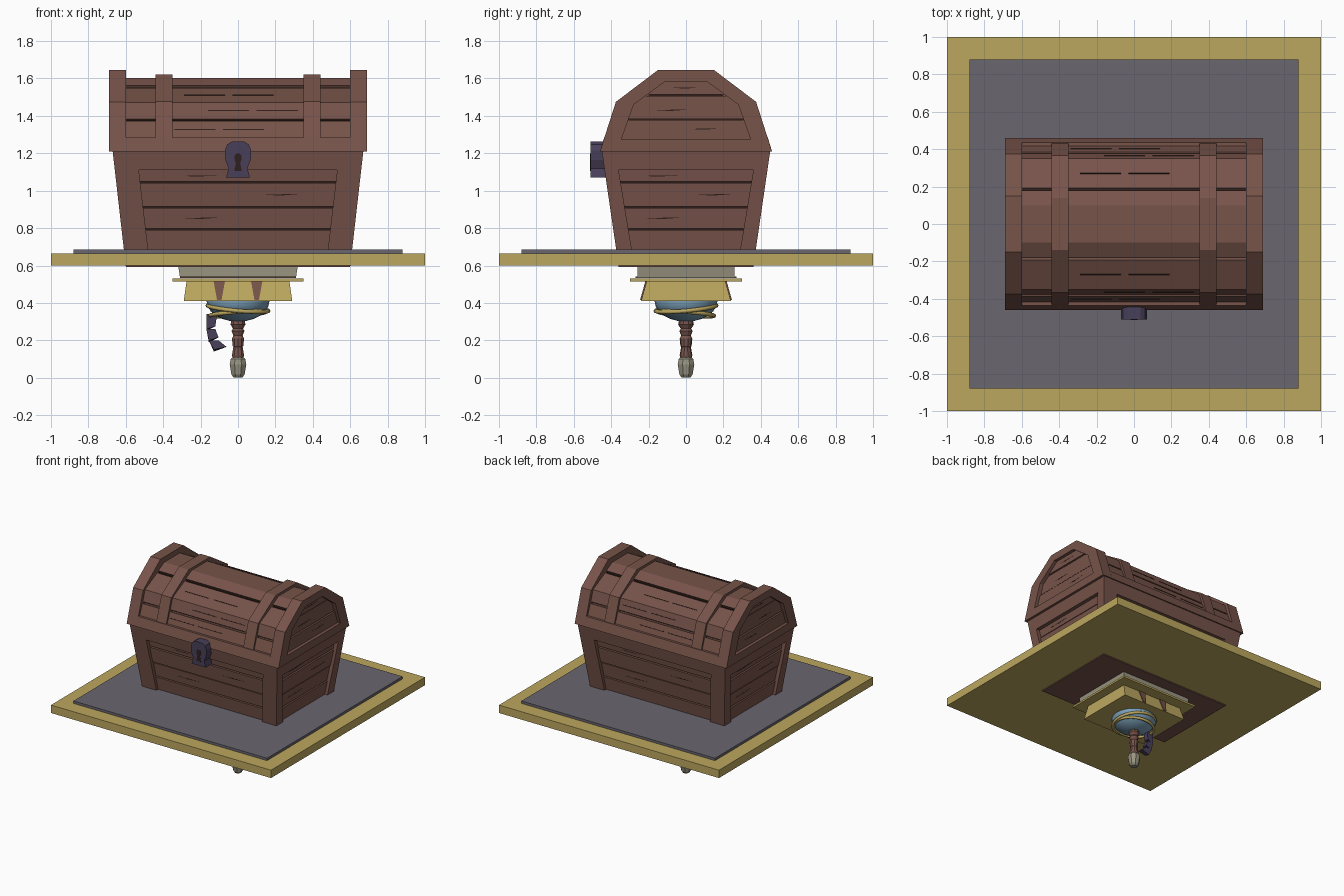
import bpy, bmesh, math
from mathutils import Vector, Matrix

if "Cube" in bpy.data.objects:
    bpy.data.objects.remove(bpy.data.objects["Cube"])


def material(name, srgb):
    m = bpy.data.materials.new(name)
    m.diffuse_color = [(c / 255) ** 2.2 for c in srgb] + [1]
    m.use_nodes = True
    m.node_tree.nodes["Principled BSDF"].inputs["Base Color"].default_value = m.diffuse_color
    return m


BROWN = material("brown wood", (118, 84, 75))
DARK = material("dark seam", (52, 36, 33))
GOLD = material("gold", (187, 166, 95))
GREY = material("slate grey", (105, 102, 110))
PURPLE = material("dark purple metal", (74, 66, 90))
BLUE = material("pale blue", (122, 158, 182))
BEIGE = material("beige grey", (152, 147, 128))


def finish(name, bm, mat, smooth=False):
    bmesh.ops.recalc_face_normals(bm, faces=bm.faces)
    me = bpy.data.meshes.new(name)
    bm.to_mesh(me)
    bm.free()
    me.materials.append(mat)
    ob = bpy.data.objects.new(name, me)
    bpy.context.collection.objects.link(ob)
    if smooth:
        me.shade_smooth()
    return ob


def loft(bm, a, b, caps=True):
    """Join two matching loops of points into a solid."""
    va, vb = [bm.verts.new(p) for p in a], [bm.verts.new(p) for p in b]
    n = len(va)
    for i in range(n):
        j = (i + 1) % n
        bm.faces.new((va[i], va[j], vb[j], vb[i]))
    if caps:
        bm.faces.new(va)
        bm.faces.new(vb)


def frustum(name, z0, x0, y0, z1, x1, y1, mat):
    bm = bmesh.new()
    ring = lambda x, y, z: [(-x, -y, z), (x, -y, z), (x, y, z), (-x, y, z)]
    loft(bm, ring(x0, y0, z0), ring(x1, y1, z1))
    return finish(name, bm, mat)


def x_prism(bm, pts, x0, x1):
    loft(bm, [(x0, y, z) for y, z in pts], [(x1, y, z) for y, z in pts])


def x_strip(bm, outer, inner, x0, x1, closed=False):
    """Band between two profiles, extruded along x."""
    for i in range(len(outer) if closed else len(outer) - 1):
        j = (i + 1) % len(outer)
        x_prism(bm, [outer[i], outer[j], inner[j], inner[i]], x0, x1)


def arch(half):
    """Full profile from its right half, listed from the bottom up."""
    return half + [(-y, z) for y, z in reversed(half)]


# Stand
frustum("stand_slab", 0.6, 1, 1, 0.665, 1, 1, GOLD)
frustum("stand_mat", 0.66, 0.88, 0.88, 0.685, 0.88, 0.88, GREY)

# Chest body: tapered walls with framed, recessed boards
ZB, ZT, ZP = 0.595, 1.21, 1.11
lerp = lambda a, b, z: a + (b - a) * (z - ZB) / (ZT - ZB)
HX = lambda z: lerp(0.60, 0.67, z)
HY = lambda z: lerp(0.36, 0.45, z)
PX = lambda z: lerp(0.47, 0.542, z)
PY = lambda z: lerp(0.275, 0.377, z)


def slab(bm, side, quad, d0, d1, mitre=(0, 0, 0, 0)):
    """Plate on one wall, from depth d0 to depth d1."""
    depth = HX if side % 2 else HY
    rot = Matrix.Rotation(side * math.pi / 2, 3, 'Z')
    front = [rot @ Vector((u, d0 - depth(z), z)) for u, z in quad]
    back = [rot @ Vector((u - m * d1, d1 - depth(z), z)) for (u, z), m in zip(quad, mitre)]
    loft(bm, front, back)


frustum("body_bottom", 0.592, 0.6, 0.36, 0.62, 0.6, 0.36, BROWN)
frustum("body_core", 0.6, 0.555, 0.315, 1.21, 0.625, 0.405, DARK)
frame, boards, cracks = bmesh.new(), bmesh.new(), bmesh.new()
for side in range(4):
    w, p = (HY, PY) if side % 2 else (HX, PX)
    for s in (-1, 1):
        slab(frame, side, [(s * p(ZB), ZB), (s * w(ZB), ZB), (s * w(ZP), ZP), (s * p(ZP), ZP)],
             0, 0.05, (0, s, s, 0))
    slab(frame, side, [(-w(ZP), ZP), (w(ZP), ZP), (w(ZT), ZT), (-w(ZT), ZT)], 0, 0.05, (-1, 1, 1, -1))
    for z0, z1, d in ((ZB, 0.79, 0.024), (0.797, 0.908, 0.03), (0.916, 1.04, 0.025), (1.048, ZP, 0.031)):
        slab(boards, side, [(-p(z0), z0), (p(z0), z0), (p(z1), z1), (-p(z1), z1)], d, 0.05)
        # short grain cracks
        zc, c = (z0 + z1) / 2, p(z0) * (0.45 if d < 0.026 else -0.4)
        if z0 > ZB:
            slab(cracks, side, [(c - 0.09, zc), (c, zc - 0.004), (c + 0.1, zc + 0.004), (c, zc + 0.003)],
                 d - 0.001, d + 0.004)
finish("body_frame", frame, BROWN)
finish("body_boards", boards, BROWN)
finish("body_cracks", cracks, DARK)

# Lid: rim, core and curved planks
OUT = arch([(0.46, 1.21), (0.375, 1.475), (0.15, 1.645)])
INN = arch([(0.345, 1.275), (0.28, 1.46), (0.11, 1.585)])
bm = bmesh.new()
x_prism(bm, arch([(0.46, 1.21), (0.437, 1.285)]), -0.6, 0.6)
finish("lid_rim", bm, BROWN)
bm = bmesh.new()
x_prism(bm, arch([(0.38, 1.25), (0.31, 1.44), (0.10, 1.57)]), -0.62, 0.62)
finish("lid_core", bm, DARK)
bm = bmesh.new()
for s in (-1, 1):
    low = [(0.418, 1.283), (0.385, 1.372)]
    mid = [(0.378, 1.384), (0.35, 1.472), (0.192, 1.55)]
    for o, i in ((low, [(0.37, 1.283), (0.34, 1.36)]),
                 (mid, [(0.34, 1.375), (0.30, 1.44), (0.165, 1.52)])):
        x_strip(bm, [(s * y, z) for y, z in o], [(s * y, z) for y, z in i], -0.6, 0.6)
x_strip(bm, arch([(0.178, 1.562), (0.1, 1.602)]), arch([(0.155, 1.53), (0.09, 1.56)]), -0.6, 0.6)
finish("lid_planks", bm, BROWN)

# Lid grain cracks
bm = bmesh.new()
for s in (-1, 1):
    for x, y, z, n in ((-0.05, 0.271, 1.511, (0.44, 0.9)), (0.08, 0.364, 1.428, (0.95, 0.3)),
                       (-0.1, 0.402, 1.327, (0.94, 0.35))):
        ny, nz = n
        for e in (-1, 1):
            pts = [(y + nz * t + ny * h, z - ny * t + nz * h)
                   for t, h in ((-0.003, -0.002), (0.003, -0.002), (0.003, 0.002), (-0.003, 0.002))]
            x_prism(bm, [(s * a, b) for a, b in pts], x + e * 0.02, x + e * 0.24)
finish("lid_cracks", bm, DARK)

# Straps over the lid, end frames and end boards
straps, ends, panels, seams = (bmesh.new() for _ in range(4))
strap_out = arch([(0.432, 1.28), (0.366, 1.478), (0.14, 1.622)])
strap_in = arch([(0.38, 1.28), (0.32, 1.44), (0.11, 1.57)])
half_in = lambda z: 0.345 - 0.065 * (z - 1.275) / 0.185 if z < 1.46 else 0.28 - 0.17 * (z - 1.46) / 0.125
for s in (-1, 1):
    x_strip(straps, strap_out, strap_in, s * 0.35, s * 0.44)
    x_strip(ends, OUT, INN, s * 0.6, s * 0.69, closed=True)
    for zs, x in (((1.275, 1.377), 0.664), ((1.384, 1.46, 1.507), 0.658), ((1.514, 1.585), 0.664)):
        x_prism(panels, arch([(half_in(z), z) for z in zs]), s * 0.61, s * x)
    for y, z, x in ((0.1, 1.33, 0.664), (-0.08, 1.43, 0.658), (0, 1.55, 0.664)):
        x_prism(seams, [(y - 0.08, z), (y, z - 0.004), (y + 0.08, z + 0.003), (y, z + 0.003)],
                s * (x - 0.003), s * (x + 0.001))
finish("lid_straps", straps, BROWN)
finish("lid_end_frames", ends, BROWN)
finish("lid_end_boards", panels, BROWN)
finish("lid_end_cracks", seams, DARK)


# Lock with keyhole
def y_prism(name, half, y0, y1, mat):
    bm = bmesh.new()
    pts = arch(half)
    loft(bm, [(x, y0, z) for x, z in pts], [(x, y1, z) for x, z in pts])
    return finish(name, bm, mat)


y_prism("lock", [(0.064, 1.07), (0.05, 1.12), (0.068, 1.165), (0.07, 1.215), (0.058, 1.247), (0.035, 1.262)],
        -0.51, -0.43, PURPLE)
y_prism("keyhole", [(0.02, 1.105), (0.011, 1.15), (0.02, 1.165), (0.02, 1.185), (0.01, 1.198)],
        -0.512, -0.505, DARK)

# Hilt under the stand: collar, guard and block
frustum("collar", 0.535, 0.31, 0.26, 0.6, 0.32, 0.26, BEIGE)
frustum("guard_upper", 0.532, 0.31, 0.27, 0.54, 0.31, 0.27, BROWN)
frustum("guard_lower", 0.515, 0.35, 0.30, 0.53, 0.35, 0.30, GOLD)
frustum("guard_block", 0.41, 0.29, 0.24, 0.517, 0.275, 0.21, GOLD)
for s in (-1, 1):
    for f in (-1, 1):
        bm = bmesh.new()
        outline = [(-0.012, 0.415), (0.012, 0.415), (0.032, 0.525), (-0.032, 0.525)]
        yo = lambda z, d: f * (0.24 - 0.03 * (z - 0.41) / 0.107 + d)
        loft(bm, [(s * 0.1 + u, yo(z, -0.01), z) for u, z in outline],
             [(s * 0.1 + u, yo(z, 0.007), z) for u, z in outline])
        finish("guard_tab", bm, BROWN)

# Blue bulb and its gold rings
bm = bmesh.new()
bmesh.ops.create_uvsphere(bm, u_segments=24, v_segments=12, radius=1,
                          matrix=Matrix.Translation((0, 0, 0.41)) @ Matrix.Diagonal((0.168, 0.168, 0.11, 1)))
finish("bulb", bm, BLUE, True)
for z, r, tilt in ((0.372, 0.163, 0.09), (0.342, 0.15, -0.07)):
    bpy.ops.mesh.primitive_torus_add(major_segments=28, minor_segments=8, major_radius=r, minor_radius=0.011,
                                     location=(0, 0, z), rotation=(tilt, tilt, 0))
    ring = bpy.context.object
    ring.name = "bulb_ring"
    ring.data.materials.append(GOLD)
    ring.data.shade_smooth()


# Grip and pommel
def lathe(name, profile, sides, mat):
    bm = bmesh.new()
    rings = [[bm.verts.new((r * math.cos(a), r * math.sin(a), z))
              for a in (2 * math.pi * (k + 0.5) / sides for k in range(sides))] for r, z in profile]
    for a, b in zip(rings, rings[1:]):
        for k in range(sides):
            bm.faces.new((a[k], a[k - 1], b[k - 1], b[k]))
    bm.faces.new(rings[0])
    bm.faces.new(rings[-1])
    return finish(name, bm, mat)


lathe("grip", [(0.026, 0.09), (0.034, 0.12), (0.026, 0.165), (0.03, 0.17), (0.034, 0.21), (0.026, 0.225),
               (0.036, 0.25), (0.028, 0.262), (0.042, 0.285), (0.036, 0.315)], 10, BROWN)
lathe("pommel", [(0.025, 0), (0.038, 0.018), (0.048, 0.07), (0.042, 0.1), (0.025, 0.115)], 8, BEIGE)

# Ribbon hanging from the bulb
bm = bmesh.new()
path = [(-0.14, 0.34, 0.028), (-0.145, 0.26, 0.024), (-0.13, 0.2, 0.026), (-0.095, 0.15, 0.034)]
for (xa, za, wa), (xb, zb, wb) in zip(path, path[1:]):
    loft(bm, [(xa - wa, -0.02, za), (xa + wa, -0.02, za), (xa + wa, 0.02, za), (xa - wa, 0.02, za)],
         [(xb - wb, -0.02, zb), (xb + wb, -0.02, zb + 0.015), (xb + wb, 0.02, zb + 0.015), (xb - wb, 0.02, zb - 0.01)])
finish("ribbon", bm, PURPLE)
